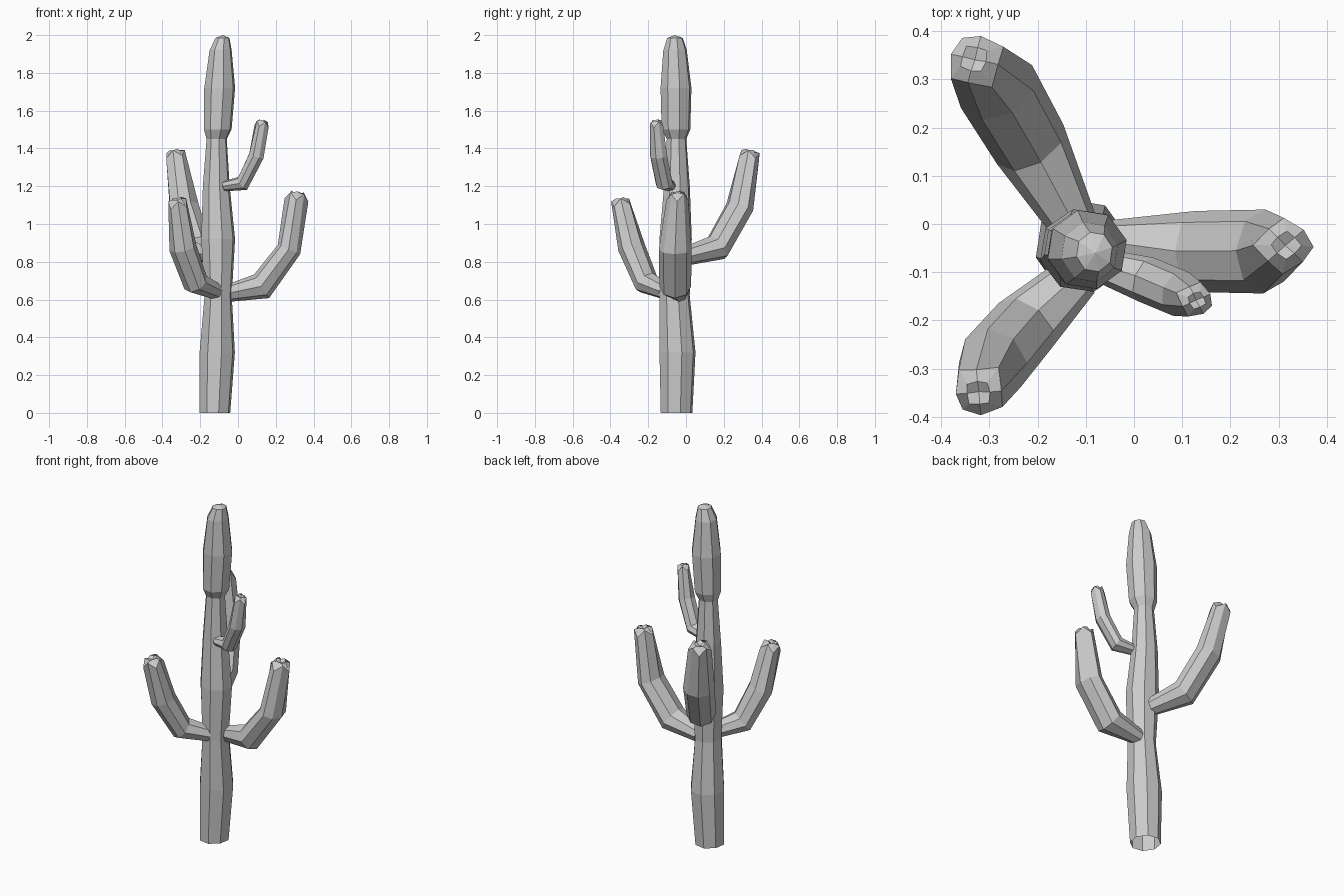
import bpy, bmesh, math
from mathutils import Vector

if "Cube" in bpy.data.objects:
    bpy.data.objects.remove(bpy.data.objects["Cube"])

SIDES = 8


def finish(name, bm):
    bmesh.ops.recalc_face_normals(bm, faces=bm.faces)
    me = bpy.data.meshes.new(name)
    bm.to_mesh(me)
    bm.free()
    ob = bpy.data.objects.new(name, me)
    bpy.context.collection.objects.link(ob)
    return ob


def bridge(bm, a, b):
    n = len(a)
    for i in range(n):
        bm.faces.new((a[i], a[(i + 1) % n], b[(i + 1) % n], b[i]))


def fan(bm, ring, point):
    c = bm.verts.new(point)
    n = len(ring)
    for i in range(n):
        bm.faces.new((ring[i], ring[(i + 1) % n], c))


# Trunk: z, centre x, centre y, radius x, radius y (open at the ground)
def make_trunk():
    rows = [(0.00, -0.122, -0.050, 0.083, 0.086),
            (0.32, -0.110, -0.045, 0.096, 0.098),
            (0.62, -0.105, -0.060, 0.074, 0.082),
            (0.92, -0.105, -0.055, 0.092, 0.088),
            (1.20, -0.115, -0.048, 0.073, 0.070),
            (1.45, -0.113, -0.050, 0.055, 0.053),
            (1.50, -0.107, -0.053, 0.075, 0.078),
            (1.72, -0.097, -0.053, 0.084, 0.084),
            (1.92, -0.092, -0.058, 0.060, 0.064),
            (1.985, -0.082, -0.058, 0.038, 0.042)]
    bm = bmesh.new()
    prev = None
    for z, cx, cy, rx, ry in rows:
        ring = []
        for i in range(SIDES):
            a = 2 * math.pi * (i + 0.3) / SIDES
            ring.append(bm.verts.new((cx + rx * math.cos(a), cy + ry * math.sin(a), z)))
        if prev:
            bridge(bm, prev, ring)
        prev = ring
    fan(bm, prev, (-0.08, -0.06, 2.0))
    finish("trunk", bm)


# Arm: rings swept along an elbow path, ending in a puckered crown
def make_arm(name, path, widths, depths, crown):
    pts = [Vector(p) for p in path]
    out = pts[-1] - pts[0]
    side = Vector((-out.y, out.x, 0)).normalized()
    bm = bmesh.new()
    prev = None
    for k, p in enumerate(pts):
        d0 = (p - pts[k - 1]).normalized() if k else Vector()
        d1 = (pts[k + 1] - p).normalized() if k < len(pts) - 1 else Vector()
        t = (d0 + d1).normalized()
        up = t.cross(side).normalized()
        last = k == len(pts) - 1
        ring = []
        for i in range(SIDES):
            a = 2 * math.pi * i / SIDES
            # alternate points rise and fall around the crown
            lift = crown * (1 if i % 2 else -1) if last else 0
            r = (0.86 if i % 2 else 1.06) if last else 1
            ring.append(bm.verts.new(p + r * (side * widths[k] * math.cos(a)
                                              + up * depths[k] * math.sin(a)) + t * lift))
        if prev:
            bridge(bm, prev, ring)
        else:
            fan(bm, ring, p)
        prev = ring
    # small inner crown ring and a sunken middle
    inner = []
    for i, v in enumerate(prev):
        q = pts[-1] + (v.co - pts[-1]) * 0.5
        inner.append(bm.verts.new(q + t * crown * (2.0 if i % 2 == 0 else 0.6)))
    bridge(bm, prev, inner)
    fan(bm, inner, pts[-1] + t * crown * 0.6)
    finish(name, bm)


make_trunk()
make_arm("right_arm",
         [(-0.06, -0.035, 0.632), (0.125, -0.057, 0.67), (0.27, -0.057, 0.865), (0.312, -0.045, 1.145)],
         [0.042, 0.084, 0.087, 0.055], [0.045, 0.074, 0.064, 0.060], 0.018)
make_arm("back_arm",
         [(-0.125, 0.0, 0.83), (-0.215, 0.165, 0.875), (-0.285, 0.285, 1.09), (-0.328, 0.338, 1.365)],
         [0.05, 0.080, 0.086, 0.060], [0.05, 0.074, 0.070, 0.058], 0.018)
make_arm("left_arm",
         [(-0.12, -0.11, 0.645), (-0.225, -0.21, 0.69), (-0.292, -0.288, 0.875), (-0.32, -0.345, 1.11)],
         [0.05, 0.072, 0.076, 0.056], [0.045, 0.066, 0.070, 0.056], 0.018)
make_arm("small_arm",
         [(-0.07, -0.085, 1.20), (0.025, -0.115, 1.215), (0.097, -0.145, 1.36), (0.127, -0.157, 1.53)],
         [0.035, 0.048, 0.048, 0.036], [0.027, 0.042, 0.042, 0.038], 0.014)
